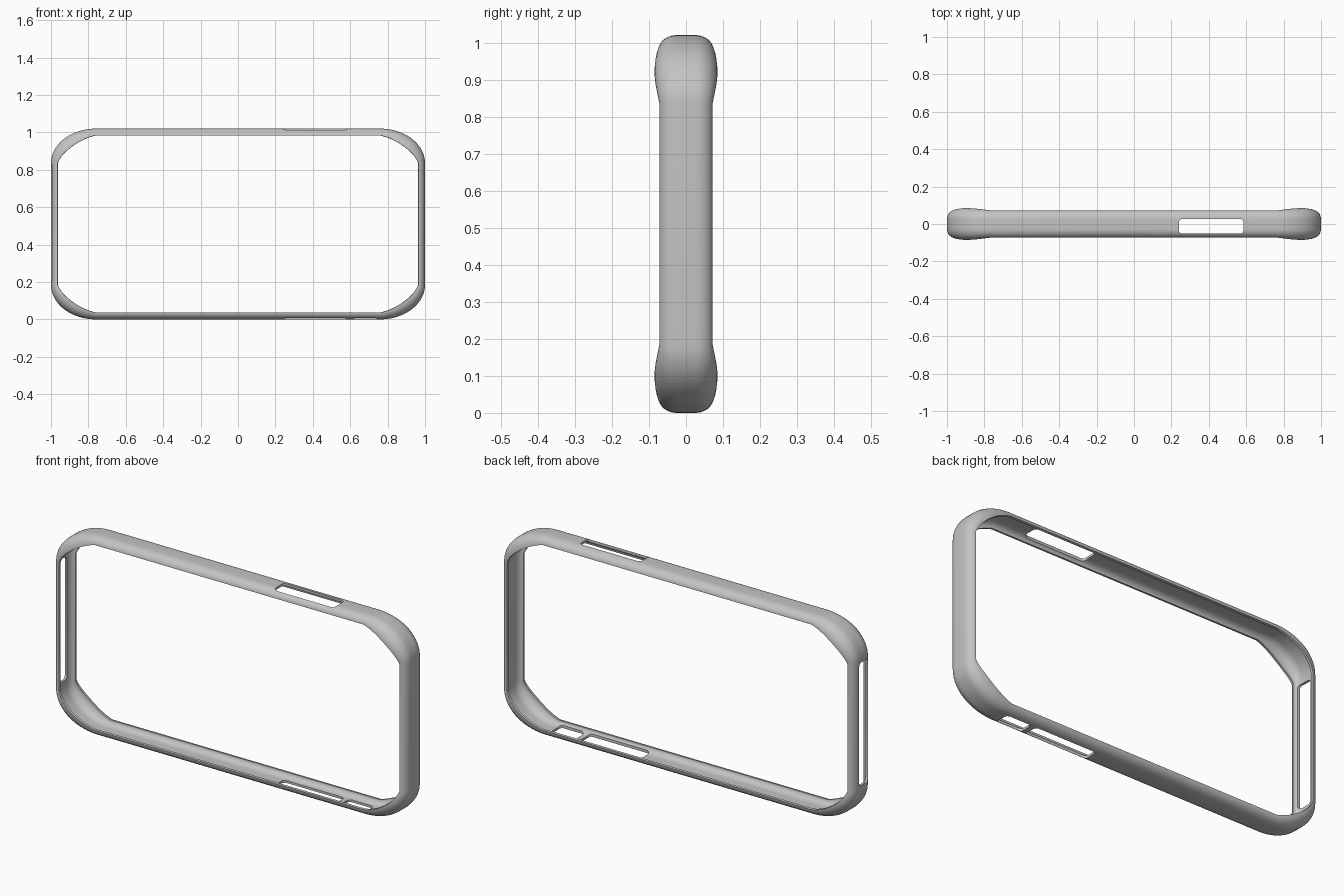
import bpy, bmesh
from math import pi, sin, cos
from mathutils import Vector

old = bpy.data.objects.get("Cube")
if old:
    bpy.data.objects.remove(old, do_unlink=True)

HALF_X, HALF_Z = 1.0, 0.51      # outline half sizes
RX, RZ = 0.24, 0.185            # corner radii
FLAT = 0.025                    # half width of the flat outer band
CORNER_STEPS, ROUND_STEPS = 20, 8

grey = bpy.data.materials.new("grey_plastic")
grey.use_nodes = True
color = (0.55, 0.55, 0.55, 1)
grey.diffuse_color = color
grey.node_tree.nodes["Principled BSDF"].inputs["Base Color"].default_value = color


def make_object(name, bm):
    bmesh.ops.recalc_face_normals(bm, faces=bm.faces)
    mesh = bpy.data.meshes.new(name)
    bm.to_mesh(mesh)
    bm.free()
    obj = bpy.data.objects.new(name, mesh)
    bpy.context.collection.objects.link(obj)
    return obj


def apply(obj, mod):
    bpy.context.view_layer.objects.active = obj
    bpy.ops.object.modifier_apply(modifier=mod.name)


def section(t):
    """Half profile as (y, depth) pairs; wider and deeper mid corner."""
    swell = sin(pi * t)
    width, depth = 0.072 + 0.013 * swell, 0.036 + 0.022 * swell
    half = [(FLAT + (width - FLAT) * sin(a), depth * (1 - cos(a)))
            for a in (pi / 2 * i / ROUND_STEPS for i in range(ROUND_STEPS + 1))]
    return [(-y, d) for y, d in reversed(half)] + half


# Frame: sweep the C-shaped profile around the rounded outline
bm = bmesh.new()
rings = []
for quarter in range(4):
    sx = 1 if quarter in (0, 3) else -1
    sz = 1 if quarter < 2 else -1
    for i in range(CORNER_STEPS + 1):
        t = i / CORNER_STEPS
        a = pi / 2 * (quarter + t)
        x = sx * (HALF_X - RX) + RX * cos(a)
        z = sz * (HALF_Z - RZ) + RZ * sin(a)
        n = Vector((cos(a) / RX, 0, sin(a) / RZ)).normalized()
        rings.append([bm.verts.new((x - n.x * d, y, z + HALF_Z - n.z * d))
                      for y, d in section(t)])
for r, ring in enumerate(rings):
    following = rings[(r + 1) % len(rings)]
    for k in range(len(ring) - 1):
        bm.faces.new((ring[k], following[k], following[k + 1], ring[k + 1]))
frame = make_object("bumper_frame", bm)
frame.data.materials.append(grey)

# Outward normals, then wall thickness grown inward
top_face = max(frame.data.polygons, key=lambda p: p.center.z)
if top_face.normal.z < 0:
    frame.data.flip_normals()
shell = frame.modifiers.new("wall", 'SOLIDIFY')
shell.thickness = 0.012
shell.offset = -1
apply(frame, shell)


def cut_slot(low, high, through):
    """Cut a rounded rectangular opening whose depth runs along one axis."""
    low, high = Vector(low), Vector(high)
    bm = bmesh.new()
    bmesh.ops.create_cube(bm, size=1)
    for v in bm.verts:
        v.co = Vector([(low[i] + high[i]) / 2 + v.co[i] * (high[i] - low[i])
                       for i in range(3)])
    edges = [e for e in bm.edges
             if abs((e.verts[0].co - e.verts[1].co)[through]) > 0.01]
    bmesh.ops.bevel(bm, geom=edges, offset=0.018, segments=4, profile=0.5,
                    affect='EDGES')
    cutter = make_object("slot_cutter", bm)
    cutter.hide_render = True
    cut = frame.modifiers.new("slot", 'BOOLEAN')
    cut.operation = 'DIFFERENCE'
    cut.solver = 'EXACT'
    cut.object = cutter
    apply(frame, cut)
    bpy.data.objects.remove(cutter, do_unlink=True)


# Openings: top edge, two on the bottom edge, one long one on the -x end
FRONT, BACK = -0.052, 0.027
cut_slot((0.24, FRONT, 0.9), (0.585, BACK, 1.1), 2)
cut_slot((0.24, FRONT, -0.1), (0.585, BACK, 0.1), 2)
cut_slot((0.61, FRONT, -0.1), (0.75, BACK, 0.1), 2)
cut_slot((-1.1, FRONT, 0.2), (-0.9, BACK, 0.83), 0)

bpy.ops.object.select_all(action='DESELECT')
frame.select_set(True)
bpy.context.view_layer.objects.active = frame
bpy.ops.object.shade_smooth_by_angle(angle=pi / 6)
